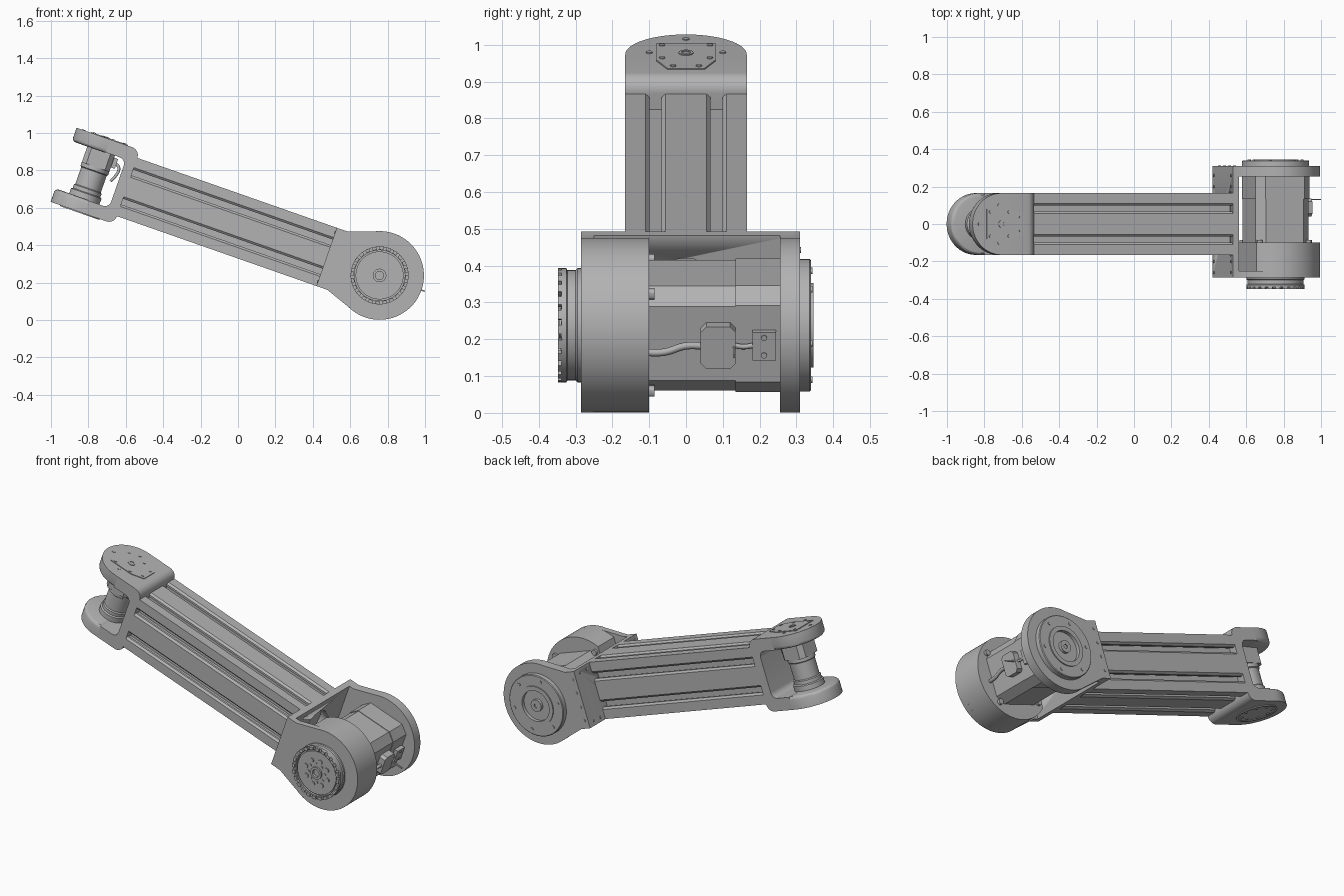
import bpy, bmesh
from math import radians, cos, sin, pi
from mathutils import Matrix, Vector

cube = bpy.data.objects.get("Cube")
if cube:
    bpy.data.objects.remove(cube, do_unlink=True)

grey = bpy.data.materials.new("machined grey")
grey.use_nodes = True
grey.diffuse_color = (0.45, 0.45, 0.45, 1)
grey.node_tree.nodes["Principled BSDF"].inputs["Base Color"].default_value = (0.45, 0.45, 0.45, 1)

# Everything is built along a level arm, then tilted about the shoulder pivot
TILT = Matrix.Translation((0.757, 0, 0.238)) @ Matrix.Rotation(radians(19.3), 4, 'Y')
BEAM = 0.165
DISC = 0.237
WRIST = -1.625


def link(name, data):
    obj = bpy.data.objects.new(name, data)
    bpy.context.collection.objects.link(obj)
    data.materials.append(grey)
    return obj


def finish(name, bm):
    bmesh.ops.recalc_face_normals(bm, faces=bm.faces)
    for f in bm.faces:
        f.smooth = True
    for e in bm.edges:
        e.smooth = len(e.link_faces) == 2 and e.calc_face_angle() < radians(30)
    bm.transform(TILT)
    me = bpy.data.meshes.new(name)
    bm.to_mesh(me)
    bm.free()
    return link(name, me)


def place(p, t, axis):
    a, b = p
    return Vector({'X': (t, a, b), 'Y': (a, t, b), 'Z': (a, b, t)}[axis])


def add_prism(bm, pts, axis, lo, hi):
    rings = [[bm.verts.new(place(p, t, axis)) for p in pts] for t in (lo, hi)]
    n = len(pts)
    caps = [bm.faces.new(r) for r in rings]
    for i in range(n):
        j = (i + 1) % n
        bm.faces.new((rings[0][i], rings[0][j], rings[1][j], rings[1][i]))
    return caps


def prism(name, pts, axis, lo, hi, round_cap=None, radius=0.02):
    bm = bmesh.new()
    caps = add_prism(bm, pts, axis, lo, hi)
    if round_cap is not None:
        bmesh.ops.recalc_face_normals(bm, faces=bm.faces)
        bmesh.ops.bevel(bm, geom=list(caps[round_cap].edges), offset=radius,
                        segments=3, profile=0.5, affect='EDGES')
    return finish(name, bm)


def arc(cx, cy, r, start, end, n=32):
    angles = [radians(start + (end - start) * i / n) for i in range(n + 1)]
    return [(cx + r * cos(a), cy + r * sin(a)) for a in angles]


def circle(cx, cy, r, n=20):
    return arc(cx, cy, r, 0, 360, n)[:-1]


def rect(x0, x1, y0, y1, c=0.0):
    if not c:
        return [(x0, y0), (x1, y0), (x1, y1), (x0, y1)]
    return [(x0 + c, y0), (x1 - c, y0), (x1, y0 + c), (x1, y1 - c),
            (x1 - c, y1), (x0 + c, y1), (x0, y1 - c), (x0, y0 + c)]


def bolts(name, centres, r, axis, lo, hi):
    bm = bmesh.new()
    for c in centres:
        add_prism(bm, circle(*c, r, 12), axis, lo, hi)
    return finish(name, bm)


def lathe(name, profile, axis, centre=(0, 0), n=64):
    bm = bmesh.new()
    rings = []
    for r, t in profile:
        pts = circle(*centre, r, n) if r else [centre]
        rings.append([bm.verts.new(place(p, t, axis)) for p in pts])
    for a, b in zip(rings, rings[1:]):
        for i in range(n):
            j = (i + 1) % n
            quad = (a[i % len(a)], a[j % len(a)], b[j % len(b)], b[i % len(b)])
            bm.faces.new(list(dict.fromkeys(quad)))
    return finish(name, bm)


def tube(name, pts, r):
    cu = bpy.data.curves.new(name, 'CURVE')
    cu.dimensions = '3D'
    cu.bevel_depth = r
    cu.bevel_resolution = 3
    cu.use_fill_caps = True
    sp = cu.splines.new('BEZIER')
    sp.bezier_points.add(len(pts) - 1)
    for bp, p in zip(sp.bezier_points, pts):
        bp.co = p
        bp.handle_left_type = bp.handle_right_type = 'AUTO'
    link(name, cu).matrix_world = TILT


# Slotted beam: one side profile turned four times
side = [(-BEAM, BEAM)]
for c in (-0.0825, 0.0825):
    half = [(-0.0275, BEAM), (-0.016, 0.155), (-0.016, 0.143), (-0.024, 0.143), (-0.024, 0.12)]
    side += [(c + y, z) for y, z in half] + [(c - y, z) for y, z in reversed(half)]
section = []
for _ in range(4):
    section += side
    side = [(z, -y) for y, z in side]
prism("slotted_beam", section, 'X', -1.43, -0.30)

# Wrist bracket: C-shaped yoke and two round-ended arms
yoke = [(-1.6, 0.21)] + arc(-1.475, 0.165, 0.045, 90, 0, 8)
yoke += [(x, -z) for x, z in reversed(yoke)]
inner = [(-1.6, 0.137)] + arc(-1.52, 0.102, 0.035, 90, 0, 8)
yoke += [(x, -z) for x, z in inner] + list(reversed(inner))
prism("wrist_yoke", yoke, 'Y', -BEAM, BEAM)
arm = [(-1.59, -BEAM), (-1.59, BEAM)] + arc(WRIST, 0, BEAM, 90, 270)
prism("upper_wrist_arm", arm, 'Z', 0.134, 0.21, round_cap=0)
prism("lower_wrist_arm", arm, 'Z', -0.21, -0.134, round_cap=1)

# Cover plates and screws on the wrist arms
cover = [(-1.71, -0.08), (-1.57, -0.08), (-1.50, -0.05), (-1.50, 0.05), (-1.57, 0.08), (-1.71, 0.08)]
prism("wrist_cover", cover, 'Z', 0.205, 0.214)
bolts("wrist_cover_screws", [(x, y) for x in (-1.69, -1.585) for y in (-0.065, 0.065)]
      + [(-1.52, -0.035), (-1.52, 0.035)], 0.008, 'Z', 0.2, 0.217)
bolts("wrist_arm_screws", [(-1.75, 0), (-1.64, -0.1), (-1.64, 0.1)], 0.009, 'Z', 0.2, 0.213)
lathe("wrist_hub", [(0, 0.213), (0.012, 0.213), (0.012, 0.217), (0.02, 0.217), (0.02, 0.205)],
      'Z', (WRIST, 0), 24)
lathe("lower_wrist_cap", [(0, -0.212), (0.1, -0.212), (0.1, -0.215), (0.112, -0.215), (0.112, -0.2)],
      'Z', (WRIST, 0), 40)
bolts("lower_cap_screws", circle(WRIST, 0, 0.08, 8), 0.009, 'Z', -0.215, -0.2)

# Wrist motor
lathe("wrist_motor", [(0.086, -0.14), (0.086, -0.105), (0.078, -0.1), (0.078, -0.08), (0.072, -0.075),
                      (0.072, 0.02), (0.078, 0.025), (0.078, 0.05), (0, 0.05)], 'Z', (WRIST, 0), 40)
prism("wrist_motor_head", rect(WRIST - 0.078, WRIST + 0.078, -0.078, 0.078, 0.025), 'Z', 0.045, 0.14)
prism("wrist_plug", rect(-1.55, -1.525, -0.03, 0.03), 'Z', 0.07, 0.125)
tube("wrist_cable", [(-1.53, 0, 0.1), (-1.505, -0.01, 0.08), (-1.51, -0.02, 0.03), (-1.525, -0.02, 0.0)], 0.008)

# Shoulder bracket: drilled web, front plate with drum, back plate
web = prism("shoulder_web", rect(-0.285, 0.29, -BEAM, BEAM), 'X', -0.30, -0.265)
cutter = prism("web_hole_cutter", circle(0, 0, 0.1, 32), 'X', -0.31, -0.25)
cutter.hide_render = True
cutter.hide_viewport = True
hole = web.modifiers.new("hole", 'BOOLEAN')
hole.object = cutter
hole.solver = 'EXACT'
cheek = [(-0.30, -BEAM), (-0.238, -BEAM)] + arc(0, 0, DISC, -115, 115, 64) + [(-0.238, BEAM), (-0.30, BEAM)]
prism("shoulder_front_plate", cheek, 'Y', -0.285, -0.25)
prism("shoulder_drum", arc(0, 0, DISC, -135, 135, 64), 'Y', -0.251, -0.10)
prism("shoulder_back_plate", cheek, 'Y', 0.255, 0.31)
bolts("web_screws", [(y, z) for y in (-0.26, -0.2, 0.2, 0.26) for z in (-0.14, 0.14)],
      0.008, 'X', -0.304, -0.29)
bolts("plate_edge_screws", [(-0.275, z) for z in (-0.12, -0.04, 0.04, 0.12)], 0.008, 'Y', 0.30, 0.313)

# Back flange with a recessed hub
lathe("back_flange", [(0, 0.336), (0.012, 0.336), (0.012, 0.342), (0.035, 0.342), (0.035, 0.326),
                      (0.09, 0.326), (0.09, 0.346), (0.115, 0.346), (0.115, 0.34), (0.176, 0.34),
                      (0.18, 0.336), (0.18, 0.30)], 'Y')
bolts("back_flange_screws", circle(0, 0, 0.15, 6), 0.009, 'Y', 0.33, 0.344)

# Front output face with a toothed rim
lathe("front_output", [(0, -0.33), (0.022, -0.33), (0.022, -0.345), (0.036, -0.345), (0.036, -0.335),
                       (0.128, -0.335), (0.128, -0.325), (0.135, -0.325), (0.135, -0.338), (0.155, -0.338),
                       (0.155, -0.325), (0.15, -0.322), (0.15, -0.30), (0.155, -0.295), (0.155, -0.28)], 'Y')
bm = bmesh.new()
for k in range(24):
    a = 2 * pi * k / 24
    tooth = [(r * cos(a + d), r * sin(a + d)) for r, d in ((0.138, -0.08), (0.155, -0.08), (0.155, 0.08), (0.138, 0.08))]
    add_prism(bm, tooth, 'Y', -0.348, -0.336)
finish("output_teeth", bm)
bolts("output_bolts", circle(0, 0, 0.075, 8), 0.014, 'Y', -0.341, -0.33)
bolts("output_pins", arc(0, 0, 0.055, 22.5, 337.5, 7), 0.007, 'Y', -0.339, -0.33)

# Shoulder motor
prism("shoulder_motor", rect(-0.15, 0.15, -0.15, 0.15, 0.043), 'Y', -0.11, 0.14)
prism("shoulder_motor_cover", rect(-0.153, 0.153, -0.153, 0.153, 0.043), 'Y', 0.135, 0.26)
bolts("motor_corner_bolts", [(x, z) for x in (-0.14, 0.14) for z in (-0.14, 0.14)], 0.016, 'Y', -0.11, -0.085)

# Plugs and cable on the motor's outer face
prism("motor_plug", rect(0.04, 0.135, -0.06, 0.06, 0.015), 'X', 0.145, 0.187)
prism("motor_socket", rect(0.18, 0.245, -0.04, 0.04), 'X', 0.145, 0.175)
bolts("socket_screws", [(0.212, -0.025), (0.212, 0.025)], 0.008, 'X', 0.17, 0.179)
prism("plug_latch", rect(0.127, 0.133, -0.004, 0.004), 'X', 0.18, 0.256)
tube("motor_cable", [(0.165, -0.12, -0.02), (0.17, -0.06, -0.018), (0.17, 0.0, 0.0), (0.17, 0.05, 0.0)], 0.01)
tube("plug_lead", [(0.165, 0.13, 0), (0.165, 0.155, -0.004), (0.165, 0.185, 0)], 0.007)
